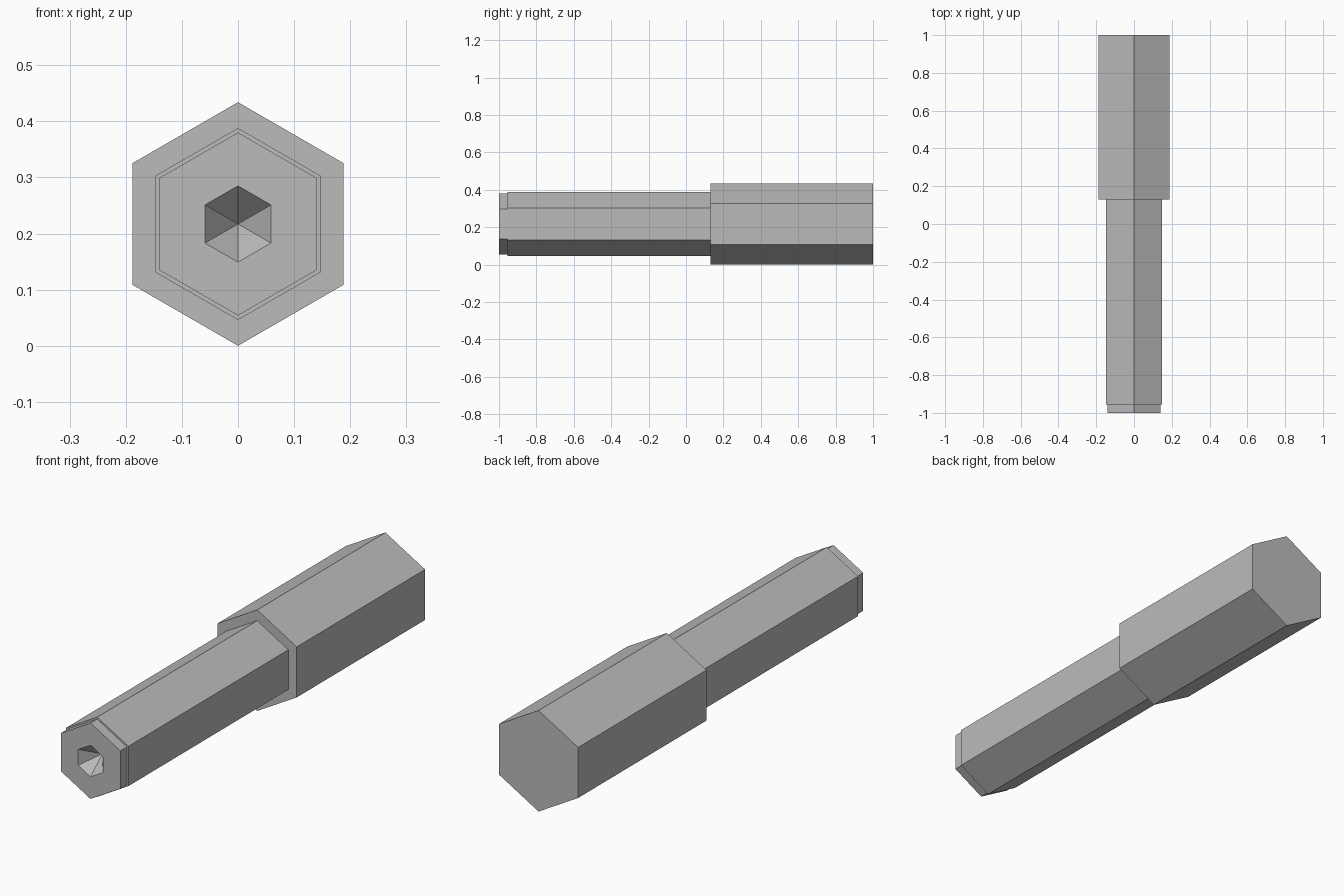
import bpy
import bmesh
from math import sin, cos, tau

cube = bpy.data.objects.get("Cube")
if cube:
    bpy.data.objects.remove(cube, do_unlink=True)

SIDES = 6
AXIS_Z = 0.217

grey = bpy.data.materials.new("plain grey")
grey.use_nodes = True
colour = (0.5, 0.5, 0.5, 1)
grey.diffuse_color = colour
grey.node_tree.nodes["Principled BSDF"].inputs["Base Color"].default_value = colour


def hex_turned(name, profile):
    """Sweep (y, radius) points round the long axis; zero radius is an apex."""
    bm = bmesh.new()
    rings = []
    for y, r in profile:
        count = SIDES if r else 1
        angles = [tau * i / SIDES for i in range(count)]
        rings.append([bm.verts.new((r * sin(a), y, AXIS_Z + r * cos(a))) for a in angles])
    for a, b in zip(rings, rings[1:]):
        for i in range(SIDES):
            j = (i + 1) % SIDES
            if len(a) == 1:
                bm.faces.new((a[0], b[j], b[i]))
            else:
                bm.faces.new((a[i], a[j], b[j], b[i]))
    # Flat cap at the rear
    bm.faces.new(rings[-1])
    bmesh.ops.recalc_face_normals(bm, faces=bm.faces)
    mesh = bpy.data.meshes.new(name)
    bm.to_mesh(mesh)
    bm.free()
    mesh.materials.append(grey)
    obj = bpy.data.objects.new(name, mesh)
    bpy.context.collection.objects.link(obj)
    return obj


# Pointed socket, stepped tip, slim barrel and thick handle in one closed shell
hex_turned("hexagonal_rod", [
    (-0.92, 0),
    (-1.0, 0.068),
    (-1.0, 0.163),
    (-0.955, 0.163),
    (-0.955, 0.171),
    (0.13, 0.171),
    (0.13, 0.217),
    (1.0, 0.217),
])
